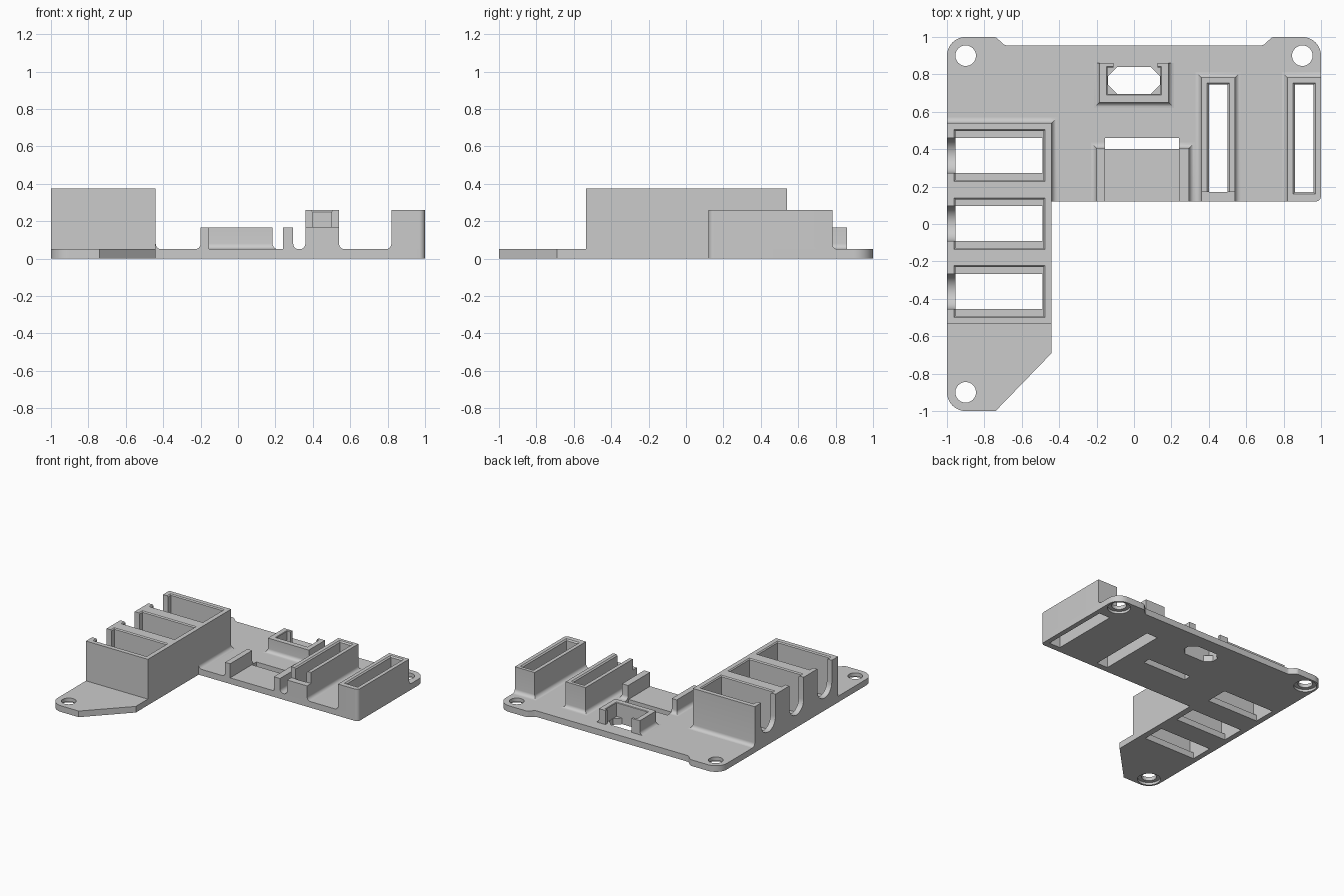
import bpy
import bmesh
from math import cos, sin, tan, pi
from mathutils import Vector

cube = bpy.data.objects.get("Cube")
if cube:
    bpy.data.objects.remove(cube, do_unlink=True)

grey = bpy.data.materials.new("light_grey_plastic")
grey.use_nodes = True
COLOR = (0.6, 0.6, 0.6, 1)
grey.diffuse_color = COLOR
grey.node_tree.nodes["Principled BSDF"].inputs["Base Color"].default_value = COLOR

T = 0.05        # plate thickness
R = 0.03        # fillet at the foot of each part


def loft(name, rings):
    """Skin a stack of equal-length rings and cap both ends."""
    bm = bmesh.new()
    rows = [[bm.verts.new(p) for p in ring] for ring in rings]
    n = len(rows[0])
    for a, b in zip(rows, rows[1:]):
        for i in range(n):
            j = (i + 1) % n
            bm.faces.new((a[i], a[j], b[j], b[i]))
    bm.faces.new(rows[0][::-1])
    bm.faces.new(rows[-1])
    bmesh.ops.recalc_face_normals(bm, faces=bm.faces)
    mesh = bpy.data.meshes.new(name)
    bm.to_mesh(mesh)
    bm.free()
    obj = bpy.data.objects.new(name, mesh)
    bpy.context.collection.objects.link(obj)
    return obj


def rounded(corners, steps=8):
    """Outline from (x, y, radius) corners."""
    pts = [Vector((x, y, 0)) for x, y, r in corners]
    out = []
    for i, p in enumerate(pts):
        r = corners[i][2]
        if not r:
            out.append((p.x, p.y))
            continue
        a = (pts[i - 1] - p).normalized()
        b = (pts[(i + 1) % len(pts)] - p).normalized()
        half = a.angle(b) / 2
        centre = p + (a + b).normalized() * (r / sin(half))
        d = r / tan(half)
        u, v = p + a * d - centre, p + b * d - centre
        for k in range(steps + 1):
            q = centre + u.lerp(v, k / steps).normalized() * r
            out.append((q.x, q.y))
    return out


def at(outline, z):
    return [(x, y, z) for x, y in outline]


def prism(name, outline, z0, z1):
    return loft(name, [at(outline, z0), at(outline, z1)])


def rect(x0, x1, y0, y1, corner=0):
    return rounded([(x0, y0, 0), (x1, y0, corner), (x1, y1, 0), (x0, y1, 0)])


def box(x0, x1, y0, y1, z0, z1):
    return prism("cutter", rect(x0, x1, y0, y1), z0, z1)


def block(name, x0, x1, y0, y1, top, flare, corner=0):
    """Upright block on the plate, filleted at the foot on the flared sides."""
    rings = []
    for k in range(7):
        t = k / 6 * pi / 2
        o = R * (1 - sin(t))
        l, r, f, b = (o if s in flare else 0 for s in "LRFB")
        rings.append(at(rect(x0 - l, x1 + r, y0 - f, y1 + b, corner), T + R * (1 - cos(t))))
    rings.append(at(rect(x0, x1, y0, y1, corner), top))
    return loft(name, rings)


def pocket(x0, x1, y0, y1, top, lip=0.01):
    """Pocket cutter with a chamfered mouth."""
    inner = rect(x0, x1, y0, y1)
    outer = rect(x0 - lip, x1 + lip, y0 - lip, y1 + lip)
    return loft("cutter", [at(inner, T - 0.02), at(inner, top - lip), at(outer, top), at(outer, top + 0.1)])


def cut(obj, cutter):
    mod = obj.modifiers.new("cut", "BOOLEAN")
    mod.operation, mod.solver, mod.object = "DIFFERENCE", "EXACT", cutter
    bpy.context.view_layer.update()
    deps = bpy.context.evaluated_depsgraph_get()
    mesh = bpy.data.meshes.new_from_object(obj.evaluated_get(deps))
    obj.modifiers.clear()
    obj.data = mesh
    bpy.data.objects.remove(cutter, do_unlink=True)


# L-shaped base plate with clipped corner and raised rear ears
plate = prism("base_plate", rounded([
    (-1, -1, 0.1), (-0.74, -1, 0), (-0.44, -0.69, 0), (-0.44, 0.12, 0),
    (1, 0.12, R), (1, 1, 0.1), (0.74, 1, 0.03), (0.69, 0.955, 0.03),
    (-0.69, 0.955, 0.03), (-0.74, 1, 0.03), (-1, 1, 0.1)]), 0, T)
parts = [plate]

# screw holes, counterbored from below
for x, y in ((-0.9, 0.9), (0.9, 0.9), (-0.9, -0.9)):
    rings = []
    for r, z in ((0.085, -0.05), (0.085, 0.02), (0.055, 0.02), (0.055, 0.1)):
        rings.append([(x + r * cos(a * pi / 20), y + r * sin(a * pi / 20), z) for a in range(40)])
    cut(plate, loft("cutter", rings))

# large bay block with three pockets and U-shaped side slots
BAY = 0.375
bay = block("bay_block", -1, -0.44, -0.535, 0.54, BAY, "B")
parts += [bay, block("bay_foot_fillet", -0.465, -0.44, 0.12, 0.54, 0.09, "RB")]
for y in (0.366, 0.002, -0.361):
    cut(bay, pocket(-0.955, -0.485, y - 0.13, y + 0.13, BAY, 0.008))
    cut(plate, box(-0.955, -0.49, y - 0.093, y + 0.093, -0.1, 0.2))
    u = [(y + 0.093, 0.45), (y - 0.093, 0.45)]
    u += [(y - 0.093 * cos(k * pi / 16), 0.195 - 0.093 * sin(k * pi / 16)) for k in range(17)]
    cut(bay, loft("cutter", [[(x, p, z) for p, z in u] for x in (-1.1, -0.92)]))

# two long narrow sockets, the inner one stepped down and open at the front
SOCKET = 0.26
for name, x0, x1, flare, corner in (("inner_socket", 0.36, 0.54, "LRB", 0),
                                    ("outer_socket", 0.82, 1, "LB", R)):
    socket = block(name, x0, x1, 0.12, 0.782, SOCKET, flare, corner)
    mid = (x0 + x1) / 2
    cut(socket, pocket(mid - 0.05, mid + 0.05, 0.17, 0.745, SOCKET))
    cut(plate, box(mid - 0.05, mid + 0.05, 0.17, 0.745, -0.1, 0.2))
    if name == "inner_socket":
        cut(socket, box(x0 - 0.1, x1 + 0.1, 0, 0.172, 0.17, 0.4))
    parts.append(socket)

# pair of guide rails with a slot behind them
RAIL = 0.165
for name, x0, x1, flare in (("right_guide_rail", -0.2, -0.155, "LB"),
                            ("left_guide_rail", 0.24, 0.295, "RB")):
    parts.append(block(name, x0, x1, 0.12, 0.405, RAIL, flare))
cut(plate, box(-0.155, 0.24, 0.4, 0.46, -0.1, 0.2))

# connector frame, open at the back, over an eight-sided opening
frame = block("connector_frame", -0.185, 0.185, 0.65, 0.86, RAIL, "LRF")
cut(frame, pocket(-0.142, 0.142, 0.695, 0.838, RAIL, 0.004))
cut(frame, box(-0.11, 0.125, 0.75, 1, 0, 0.3))
parts.append(frame)
hx, y0, y1, c = 0.14, 0.695, 0.84, 0.05
cut(plate, prism("cutter", [(-hx + c, y0), (hx - c, y0), (hx, y0 + c), (hx, y1 - c),
                            (hx - c, y1), (-hx + c, y1), (-hx, y1 - c), (-hx, y0 + c)], -0.1, 0.2))

# shared material and smooth fillets
bpy.ops.object.select_all(action="DESELECT")
for obj in parts:
    obj.data.materials.clear()
    obj.data.materials.append(grey)
    for face in obj.data.polygons:
        face.material_index = 0
    obj.select_set(True)
bpy.context.view_layer.objects.active = plate
bpy.ops.object.shade_smooth_by_angle(angle=0.5)
